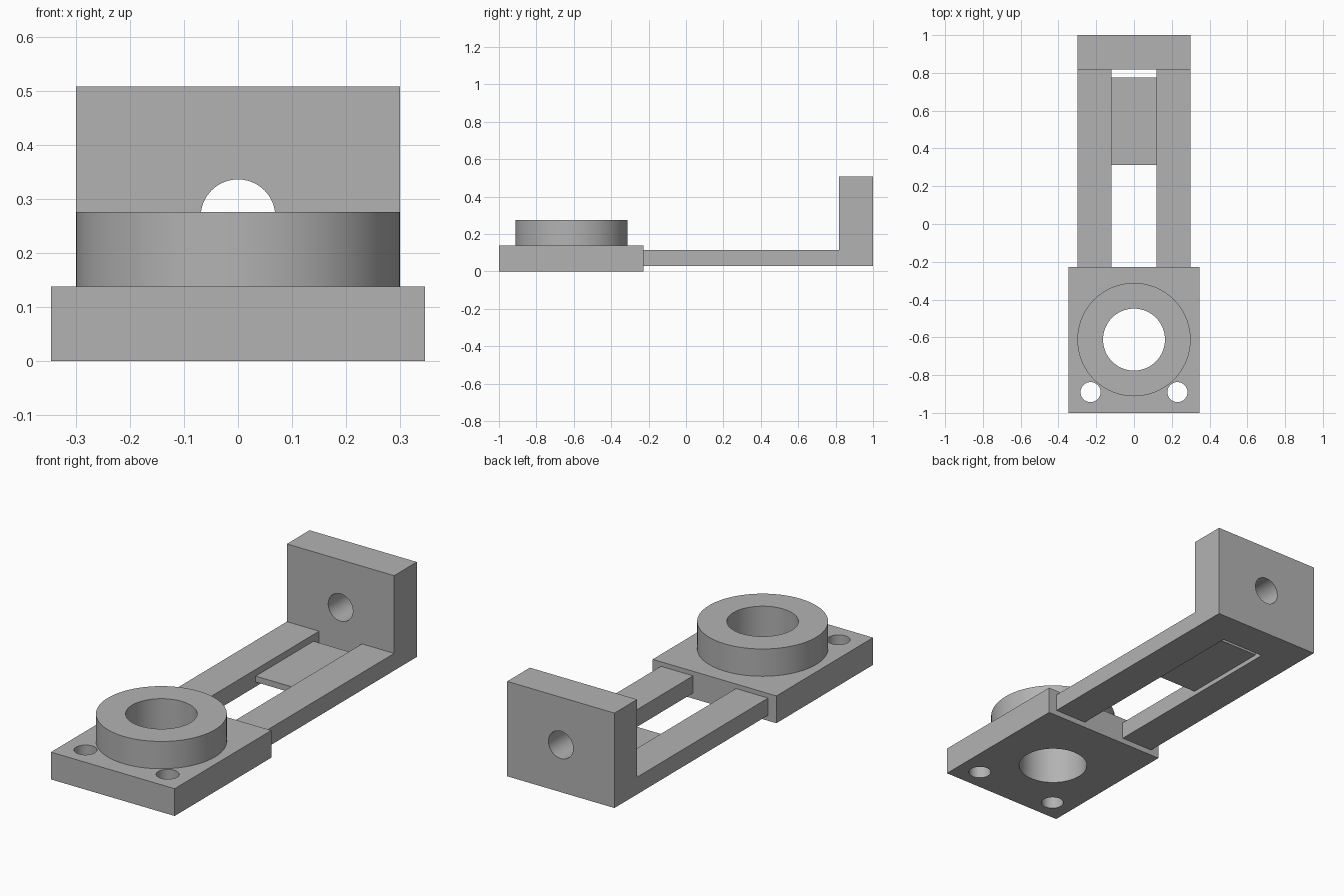
import bpy
import math

default_cube = bpy.data.objects.get("Cube")
if default_cube:
    bpy.data.objects.remove(default_cube, do_unlink=True)

grey = bpy.data.materials.new("plain grey")
grey.use_nodes = True
colour = (0.45, 0.45, 0.45, 1)
grey.diffuse_color = colour
grey.node_tree.nodes["Principled BSDF"].inputs["Base Color"].default_value = colour


def box(name, x, y, z):
    """Box spanning the given (low, high) ranges."""
    spans = (x, y, z)
    bpy.ops.mesh.primitive_cube_add(size=1, location=[(a + b) / 2 for a, b in spans])
    ob = bpy.context.object
    ob.name = name
    ob.scale = [b - a for a, b in spans]
    bpy.ops.object.transform_apply(location=False, rotation=False, scale=True)
    ob.data.materials.append(grey)
    return ob


def cylinder(name, centre, radius, depth, tilt=0):
    bpy.ops.mesh.primitive_cylinder_add(vertices=72, radius=radius, depth=depth,
                                        location=centre, rotation=(tilt, 0, 0))
    ob = bpy.context.object
    ob.name = name
    ob.data.materials.append(grey)
    return ob


def drill(ob, centre, radius, tilt=0):
    """Cut a round through hole."""
    cutter = cylinder("hole_cutter", centre, radius, 1, tilt)
    cutter.hide_render = True
    mod = ob.modifiers.new("hole", "BOOLEAN")
    mod.operation = "DIFFERENCE"
    mod.solver = "EXACT"
    mod.object = cutter
    bpy.context.view_layer.objects.active = ob
    bpy.ops.object.modifier_apply(modifier=mod.name)
    bpy.data.objects.remove(cutter, do_unlink=True)


def smooth(ob):
    bpy.ops.object.select_all(action="DESELECT")
    ob.select_set(True)
    bpy.context.view_layer.objects.active = ob
    bpy.ops.object.shade_smooth_by_angle(angle=math.radians(30))


BASE_TOP, BASE_BACK, WALL_FRONT = 0.138, -0.228, 0.819
ARM_LOW, ARM_TOP = 0.028, 0.115
RING_Y, BORE = -0.612, 0.164

# Base plate with a central bore and two screw holes at the front
base = box("base_plate", (-0.346, 0.346), (-1, BASE_BACK), (0, BASE_TOP))
drill(base, (0, RING_Y, 0.1), BORE)
for side in (-1, 1):
    drill(base, (side * 0.23, -0.89, 0.1), 0.053)

# Raised collar around the bore
collar = cylinder("collar", (0, RING_Y, BASE_TOP * 1.5), 0.3, BASE_TOP)
drill(collar, (0, RING_Y, 0.2), BORE)

# Upright wall with a cross hole
wall = box("back_wall", (-0.3, 0.3), (WALL_FRONT, 1), (ARM_LOW, 0.508))
drill(wall, (0, 0.9, 0.267), 0.069, math.pi / 2)

for part in (base, collar, wall):
    smooth(part)

# Two arms linking base and wall
for side, name in ((-1, "right_arm"), (1, "left_arm")):
    box(name, sorted((side * 0.12, side * 0.3)), (BASE_BACK, WALL_FRONT), (ARM_LOW, ARM_TOP))

# Thin bridge between the arms
box("bridge_plate", (-0.12, 0.12), (0.313, 0.775), (0.051, 0.081))
